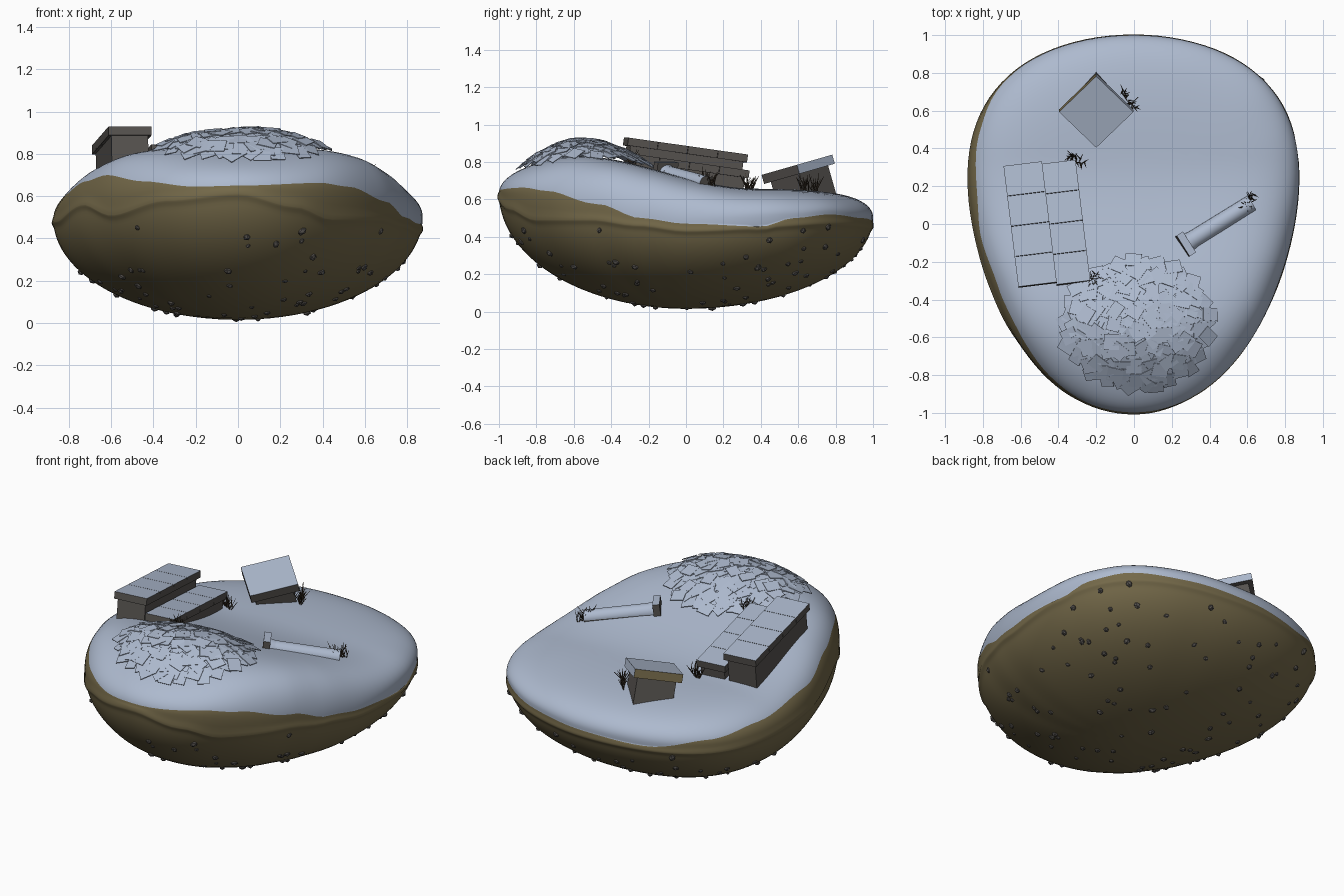
import bpy, bmesh, math, random
from mathutils import Vector, Matrix
from mathutils.bvhtree import BVHTree

if "Cube" in bpy.data.objects:
    bpy.data.objects.remove(bpy.data.objects["Cube"])

random.seed(4)


def material(name, rgb):
    m = bpy.data.materials.new(name)
    m.diffuse_color = (*rgb, 1)
    m.use_nodes = True
    m.node_tree.nodes["Principled BSDF"].inputs["Base Color"].default_value = m.diffuse_color
    return m


SNOW = material("snow", (0.42, 0.49, 0.62))
DIRT = material("dirt", (0.175, 0.141, 0.067))
STONE = material("stone", (0.095, 0.087, 0.08))
TWIG = material("twig", (0.05, 0.035, 0.022))


def finish(bm, name, mats, smooth=None):
    me = bpy.data.meshes.new(name)
    bm.to_mesh(me)
    ob = bpy.data.objects.new(name, me)
    bpy.context.collection.objects.link(ob)
    for m in mats:
        me.materials.append(m)
    if smooth:
        bpy.ops.object.select_all(action='DESELECT')
        ob.select_set(True)
        bpy.context.view_layer.objects.active = ob
        bpy.ops.object.shade_smooth_by_angle(angle=math.radians(smooth))
    return ob


def snow_cover(bm, limit=0.6):
    # upward faces get slot 0 (snow), the others slot 1
    bm.normal_update()
    for f in bm.faces:
        f.material_index = 0 if f.normal.z > limit else 1


def box(bm, mat, size, center=(0, 0, 0)):
    m = mat @ Matrix.Translation(center) @ Matrix.Diagonal((*size, 1))
    return bmesh.ops.create_cube(bm, size=1, matrix=m)["verts"]


def table(pts, x, period=0):
    if period:
        x %= period
        pts = pts + [(pts[0][0] + period, pts[0][1])]
    for (a, p), (b, q) in zip(pts, pts[1:]):
        if x <= b:
            t = max(0, (x - a) / (b - a))
            return p + (q - p) * t * t * (3 - 2 * t)
    return pts[-1][1]


# --- Island: egg outline, domed snowy top, bowl-shaped underside ---
TOP = [(-1, 0.79), (-0.6, 0.835), (0.37, 0.657), (1, 0.645)]
RIM = [(0, 0.49), (35, 0.52), (50, 0.535), (70, 0.52), (90, 0.505), (130, 0.49), (170, 0.49),
       (200, 0.53), (220, 0.58), (245, 0.62), (270, 0.63), (300, 0.63), (330, 0.57), (345, 0.52)]
SNOW_LINE = [(0, 0.47), (24, 0.455), (35, 0.50), (50, 0.52), (70, 0.50), (90, 0.485), (110, 0.47),
             (130, 0.52), (150, 0.56), (180, 0.60), (200, 0.67), (215, 0.70), (235, 0.67),
             (255, 0.645), (270, 0.65), (300, 0.663), (312, 0.645), (332, 0.575), (346, 0.50)]
LIP_LINE = [(0, 0.43), (50, 0.47), (90, 0.45), (130, 0.44), (180, 0.48), (205, 0.56), (220, 0.51),
            (245, 0.58), (270, 0.61), (290, 0.55), (305, 0.49), (330, 0.49), (345, 0.46)]


def island_point(th, phi):
    # phi: 1 = top centre, 0 = rim, -1 = bottom centre
    s, sn = math.cos(phi * math.pi / 2), math.sin(th)
    y = s * sn
    x = s * math.cos(th) * (0.85 + 0.18 * sn + 0.12 * sn * sn)
    rim = table(RIM, math.degrees(th), 360)
    if phi >= 0:
        z = rim + (table(TOP, y) - rim) * (1 - s ** 7) ** 0.5
    else:
        z = 0.015 + (rim - 0.015) * (1 - (1 - s * s) ** 0.5)
    return Vector((x, y, z))


def find_phi(th, z):
    lo, hi = -0.6, 0.6
    for _ in range(24):
        mid = (lo + hi) / 2
        lo, hi = (mid, hi) if island_point(th, mid).z < z else (lo, mid)
    return lo


N, SNOW_ROWS, LIP_ROWS, LOW_ROWS = 112, 24, 8, 30
bm = bmesh.new()
rings = []
for i in range(N):
    th = 2 * math.pi * i / N
    deg = 360 * i / N
    pb = find_phi(th, table(SNOW_LINE, deg, 360))
    pg = min(find_phi(th, table(LIP_LINE, deg, 360)), pb - 0.02)
    col = [pb + (0.985 - pb) * (1 - k / SNOW_ROWS) ** 1.4 for k in range(SNOW_ROWS + 1)]
    col += [pb + (pg - pb) * k / LIP_ROWS for k in range(1, LIP_ROWS + 1)]
    col += [pg + (-0.985 - pg) * (k / LOW_ROWS) ** 1.6 for k in range(1, LOW_ROWS + 1)]
    verts = []
    for k, phi in enumerate(col):
        p = island_point(th, phi)
        # soft bulge of soil along the lip line
        out = 0.009 * math.exp(-((phi - pg) / (0.03 if phi > pg else 0.02)) ** 2)
        if k > SNOW_ROWS:
            p += Vector((p.x, p.y, 0)).normalized() * out
        verts.append(bm.verts.new(p))
    rings.append(verts)
for i in range(N):
    a, b = rings[i], rings[(i + 1) % N]
    for k in range(len(a) - 1):
        bm.faces.new((a[k], a[k + 1], b[k + 1], b[k])).material_index = int(k >= SNOW_ROWS)
bm.faces.new([r[0] for r in rings])
bm.faces.new([r[-1] for r in reversed(rings)]).material_index = 1
bmesh.ops.recalc_face_normals(bm, faces=bm.faces)
bvh = BVHTree.FromBMesh(bm)
finish(bm, "island", [SNOW, DIRT], 80)


def ground(x, y):
    hit = bvh.ray_cast(Vector((x, y, 3)), Vector((0, 0, -1)))
    return hit[0].z if hit[0] else 0.6


# --- Pebbles stuck in the underside ---
bm = bmesh.new()
count = 0
while count < 110:
    x, y = random.uniform(-0.9, 0.9), random.uniform(-0.95, 0.95)
    loc, nor, *_ = bvh.ray_cast(Vector((x, y, -1)), Vector((0, 0, 1)))
    if loc is None or loc.z > 0.46:
        continue
    r = random.uniform(0.011, 0.019)
    m = (Matrix.Translation(loc) @ nor.to_track_quat('Z', 'Y').to_matrix().to_4x4()
         @ Matrix.Rotation(random.uniform(0, 6.3), 4, 'Z')
         @ Matrix.Diagonal((r * random.uniform(0.9, 1.4), r, r * 0.9, 1)))
    bmesh.ops.create_icosphere(bm, subdivisions=1, radius=1, matrix=m)
    count += 1
finish(bm, "pebbles", [STONE])

# --- Heap of flat tiles ---
CX, CY = 0.02, -0.53


def heap(x, y):
    r2 = ((x - CX) / 0.42) ** 2 + ((y - CY) / 0.37) ** 2
    return ground(x, y) + 0.004 + 0.078 * max(0, 1 - r2)


bm = bmesh.new()
COUNT = 170
for i in range(COUNT):
    r = math.sqrt((i + 0.5) / COUNT) * 0.94
    a = i * 2.39996
    x, y = CX + 0.42 * r * math.cos(a), CY + 0.37 * r * math.sin(a)
    e = 0.03
    nor = Vector((heap(x - e, y) - heap(x + e, y), heap(x, y - e) - heap(x, y + e), 2 * e)).normalized()
    nor = (nor + Vector((random.uniform(-1, 1), random.uniform(-1, 1), 0)) * 0.07).normalized()
    m = (Matrix.Translation((x, y, heap(x, y) + random.uniform(0, 0.014)))
         @ nor.to_track_quat('Z', 'Y').to_matrix().to_4x4()
         @ Matrix.Rotation(random.uniform(0, 6.3), 4, 'Z'))
    box(bm, m, (0.085, random.uniform(0.065, 0.085), 0.004))
finish(bm, "tile_heap", [SNOW])

# --- Two stone steps, each a block under four slabs ---
for name, x, y, top, width in (("upper_step", -0.55, 0.0, 0.885, 0.205),
                               ("lower_step", -0.36, 0.01, 0.80, 0.18)):
    m = (Matrix.Translation((x, y, top)) @ Matrix.Rotation(math.radians(7), 4, 'Z')
         @ Matrix.Rotation(math.radians(-8), 4, 'X'))
    bm = bmesh.new()
    for k in range(4):
        box(bm, m, (width, 0.161, 0.042), (0, (k - 1.5) * 0.163, -0.021))
    snow_cover(bm)
    finish(bm, name + "_slabs", [SNOW, STONE])
    bm = bmesh.new()
    box(bm, m, (width - 0.03, 0.615, 0.18), (0, 0, -0.13))
    finish(bm, name + "_block", [STONE])

# --- Square pedestal with a tilted cap ---
m = Matrix.Translation((-0.2, 0.593, 0.785)) @ Matrix.Rotation(math.radians(16), 4, 'X') \
    @ Matrix.Rotation(math.radians(45), 4, 'Z')
bm = bmesh.new()
box(bm, m, (0.278, 0.278, 0.05), (0, 0, -0.025))
snow_cover(bm)
for f in bm.faces:
    if f.normal.y > 0.3:
        f.material_index = 2 if f.normal.x < 0 else 0
finish(bm, "pedestal_cap", [SNOW, STONE, DIRT])
bm = bmesh.new()
box(bm, m, (0.225, 0.225, 0.16), (0, 0, -0.13))
finish(bm, "pedestal_block", [STONE])

# --- Fallen column with a square base plate and a collar ---
start, end = Vector((0.27, -0.11, 0.735)), Vector((0.62, 0.11, 0.682))
axis = end - start
m = Matrix.Translation(start) @ axis.to_track_quat('Z', 'Y').to_matrix().to_4x4()
bm = bmesh.new()
for r1, r2, length in ((0.048, 0.044, axis.length), (0.056, 0.048, 0.05)):
    bmesh.ops.create_cone(bm, cap_ends=True, segments=20, radius1=r1, radius2=r2, depth=length,
                          matrix=m @ Matrix.Translation((0, 0, length / 2)))
snow_cover(bm, 0.1)
finish(bm, "column_shaft", [SNOW, STONE], 40)
bm = bmesh.new()
box(bm, m, (0.13, 0.13, 0.04))
snow_cover(bm)
finish(bm, "column_base", [SNOW, STONE])

# --- Tufts of dry twigs ---
bm = bmesh.new()
for cx, cy, dx, dy in ((-0.035, 0.655, 0.035, -0.05), (-0.31, 0.34, 0.045, -0.03),
                       (-0.21, -0.285, 0.02, 0.02), (0.612, 0.125, 0.02, 0.04)):
    for k in range(18):
        t = random.uniform(-1, 1)
        x, y = cx + dx * t, cy + dy * t
        base = Vector((x, y, ground(x, y) - 0.01))
        for _ in range(2):
            lean = Vector((random.uniform(-0.7, 0.7), random.uniform(-0.7, 0.7), 1)).normalized()
            h = random.uniform(0.04, 0.08)
            q = lean.to_track_quat('Z', 'Y').to_matrix().to_4x4()
            bmesh.ops.create_cone(bm, cap_ends=True, segments=4, radius1=0.0033, radius2=0.001, depth=h,
                                  matrix=Matrix.Translation(base + lean * h / 2) @ q)
            base += lean * h * 0.4
finish(bm, "twig_tufts", [TWIG])
